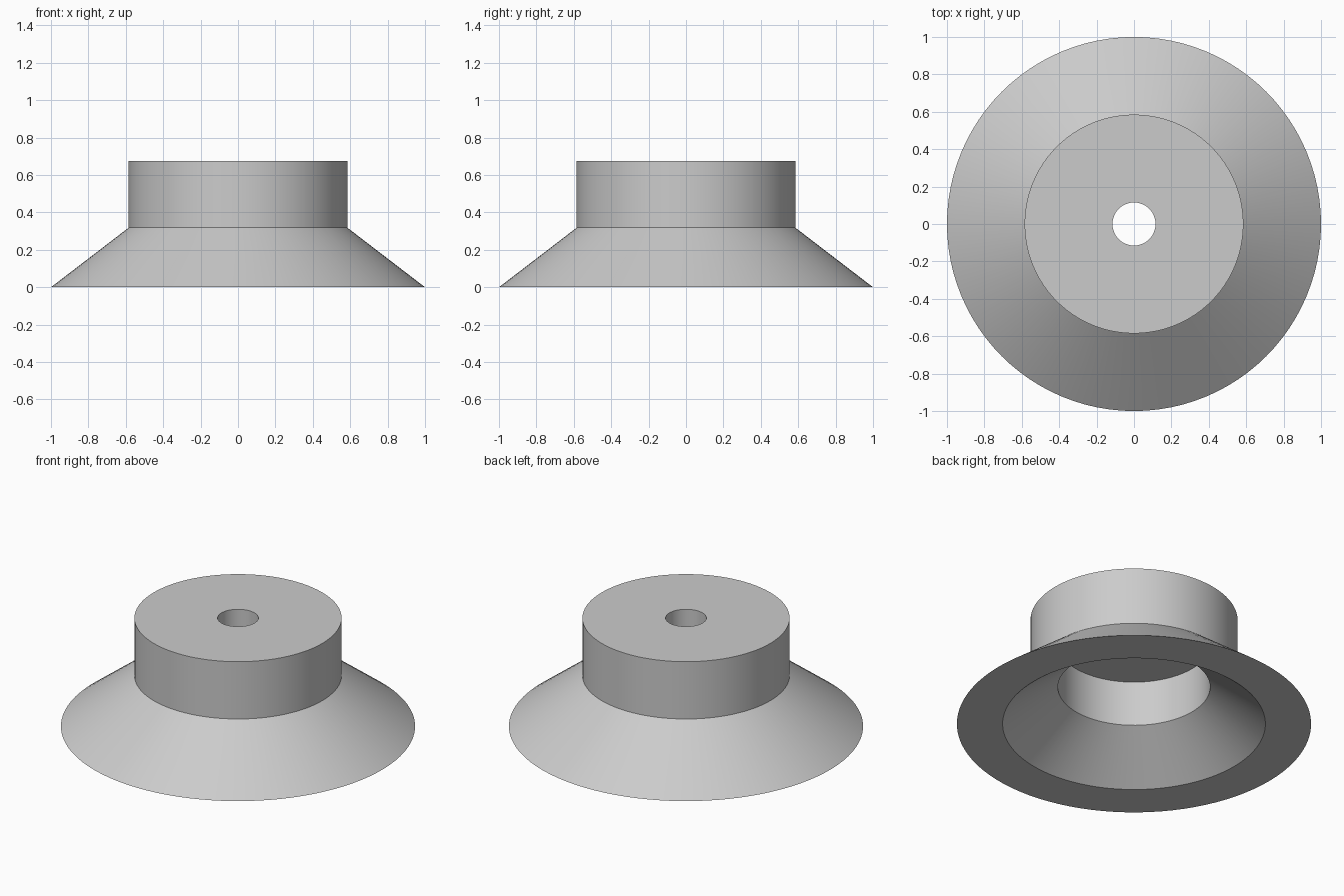
import bpy
import bmesh
import math

cube = bpy.data.objects.get("Cube")
if cube:
    bpy.data.objects.remove(cube, do_unlink=True)

# Single plain grey
grey = bpy.data.materials.new("plain_grey")
grey.use_nodes = True
colour = (0.6, 0.6, 0.6, 1.0)
grey.diffuse_color = colour
grey.node_tree.nodes["Principled BSDF"].inputs["Base Color"].default_value = colour


def lathe(name, profile, segments=96):
    """Revolve a closed (radius, height) profile around the z axis."""
    bm = bmesh.new()
    verts = [bm.verts.new((r, 0, z)) for r, z in profile]
    edges = [bm.edges.new((v, verts[i - 1])) for i, v in enumerate(verts)]
    bmesh.ops.spin(bm, geom=verts + edges, cent=(0, 0, 0), axis=(0, 0, 1),
                   angle=math.tau, steps=segments, use_duplicate=False)
    bmesh.ops.remove_doubles(bm, verts=bm.verts, dist=0.0001)
    bmesh.ops.recalc_face_normals(bm, faces=bm.faces)
    mesh = bpy.data.meshes.new(name)
    bm.to_mesh(mesh)
    bm.free()
    mesh.materials.append(grey)
    obj = bpy.data.objects.new(name, mesh)
    bpy.context.collection.objects.link(obj)
    bpy.ops.object.select_all(action="DESELECT")
    obj.select_set(True)
    bpy.context.view_layer.objects.active = obj
    bpy.ops.object.shade_smooth_by_angle(angle=math.radians(30))
    return obj


# Collar with a bolt hole on a flared skirt, hollow underneath
lathe("flared_collar", [
    (1.0, 0.0),       # skirt rim
    (0.585, 0.318),   # shoulder
    (0.585, 0.675),   # collar top edge
    (0.115, 0.675),   # bolt hole, top
    (0.115, 0.52),    # bolt hole, bottom
    (0.43, 0.52),     # cavity ceiling
    (0.43, 0.239),    # cavity wall foot
    (0.742, 0.0),     # inner skirt rim
])
